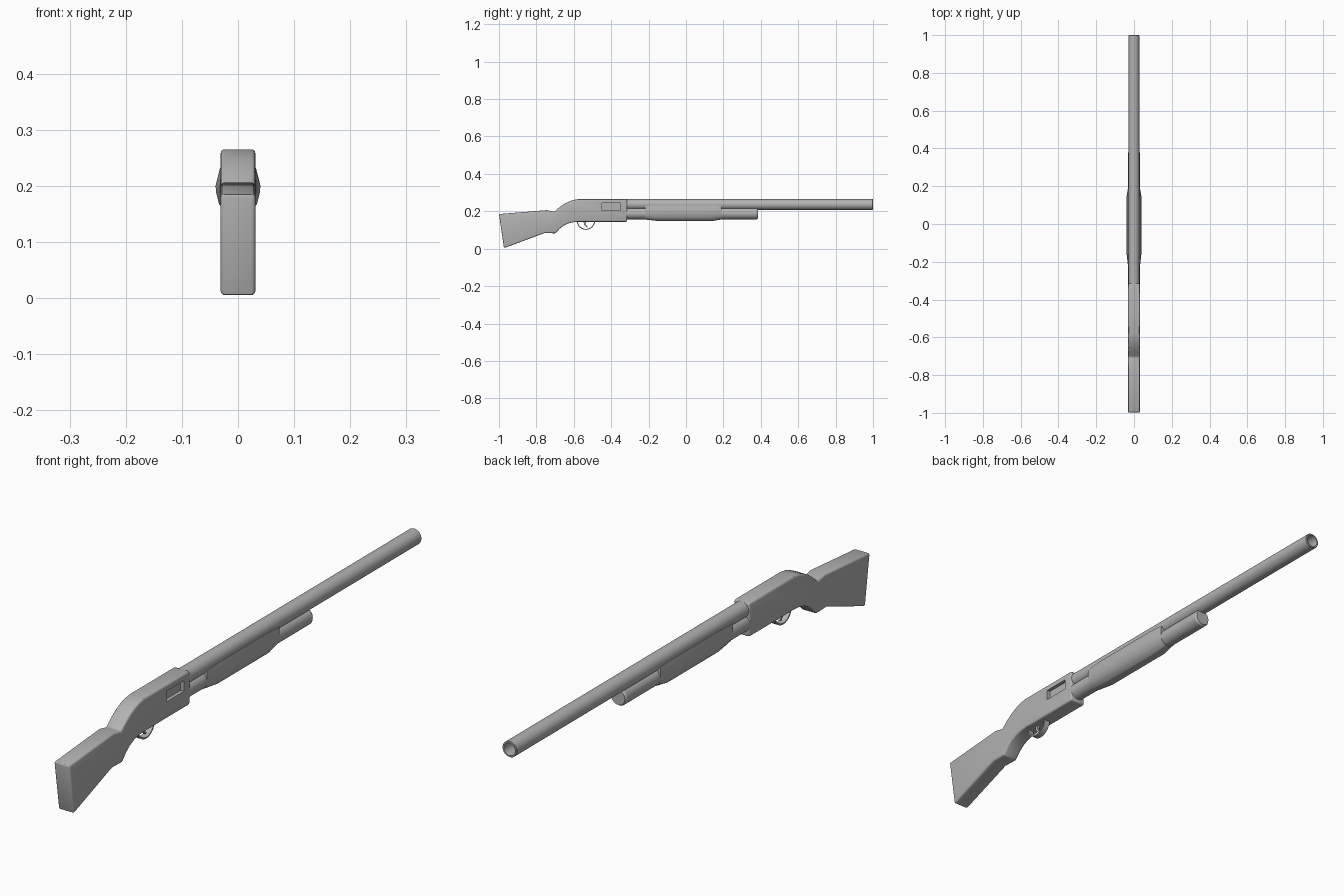
import bpy, bmesh, math

if "Cube" in bpy.data.objects:
    bpy.data.objects.remove(bpy.data.objects["Cube"])

grey = bpy.data.materials.new("plain_grey")
grey.diffuse_color = (0.45, 0.45, 0.45, 1)
grey.use_nodes = True
grey.node_tree.nodes["Principled BSDF"].inputs["Base Color"].default_value = grey.diffuse_color


def finish(name, bm, bevel=0, segments=3, cutter=None, angle=30):
    """Turn a bmesh into a finished, shaded object."""
    bmesh.ops.recalc_face_normals(bm, faces=bm.faces)
    me = bpy.data.meshes.new(name)
    bm.to_mesh(me)
    bm.free()
    ob = bpy.data.objects.new(name, me)
    bpy.context.collection.objects.link(ob)
    me.materials.append(grey)
    bpy.ops.object.select_all(action='DESELECT')
    ob.select_set(True)
    bpy.context.view_layer.objects.active = ob
    if bevel:
        m = ob.modifiers.new("bevel", 'BEVEL')
        m.width, m.segments = bevel, segments
        m.limit_method, m.angle_limit = 'ANGLE', math.radians(50)
        bpy.ops.object.modifier_apply(modifier=m.name)
    if cutter:
        m = ob.modifiers.new("cut", 'BOOLEAN')
        m.object, m.operation, m.solver = cutter, 'DIFFERENCE', 'EXACT'
        bpy.ops.object.modifier_apply(modifier=m.name)
    bpy.ops.object.shade_smooth_by_angle(angle=math.radians(angle))
    return ob


def loft(rings, close_ends=True):
    """Skin a list of closed rings of points."""
    bm = bmesh.new()
    loops = [[bm.verts.new(p) for p in r] for r in rings]
    n = len(loops[0])
    for a, b in zip(loops, loops[1:]):
        for i in range(n):
            j = (i + 1) % n
            bm.faces.new((a[i], a[j], b[j], b[i]))
    if close_ends:
        bm.faces.new(loops[0])
        bm.faces.new(loops[-1])
    return bm


def side_shape(pts, half):
    """Extrude a (y, z) outline across x."""
    return loft([[(x, y, z) for y, z in pts] for x in (-half, half)])


def lathe(profile, z, sides=32):
    """Turn (y, radius) pairs about a line along y."""
    return loft([[(r * math.sin(2 * math.pi * i / sides), y,
                   z + r * math.cos(2 * math.pi * i / sides))
                  for i in range(sides)] for y, r in profile])


# Ejection port cutter, right side only
port = side_shape([(-0.45, 0.205), (-0.35, 0.205), (-0.35, 0.243), (-0.45, 0.243)], 0.015)
bmesh.ops.translate(port, verts=port.verts, vec=(0.033, 0, 0))
port_cutter = finish("port_cutter", port)
port_cutter.hide_render = True

# Stock, grip and receiver in one outline
outline = [(-1.0, 0.185), (-0.745, 0.206), (-0.705, 0.197), (-0.68, 0.219),
           (-0.655, 0.237), (-0.63, 0.25), (-0.605, 0.26), (-0.575, 0.265),
           (-0.315, 0.265), (-0.315, 0.144), (-0.57, 0.144), (-0.60, 0.142),
           (-0.63, 0.135), (-0.655, 0.123), (-0.675, 0.107), (-0.697, 0.082),
           (-0.755, 0.084), (-0.973, 0.003)]
finish("stock_and_receiver", side_shape(outline, 0.031), 0.007, 3, port_cutter)
bpy.data.objects.remove(port_cutter, do_unlink=True)

# Hollow barrel
finish("barrel", lathe([(-0.33, 0.0285), (0.998, 0.0285), (1.0, 0.027),
                        (1.0, 0.022), (0.4, 0.022)], 0.2365))

# Magazine tube
finish("magazine_tube", lathe([(-0.33, 0.0315), (0.378, 0.0315), (0.385, 0.027)], 0.1885))

# Pump grip: half sections mirrored and lofted with tapered ends
full = [(0.032, 0.232), (0.040, 0.200), (0.039, 0.188), (0.034, 0.168),
        (0.024, 0.154), (0.012, 0.148)]
small = [(0.031, 0.228), (0.032, 0.200), (0.032, 0.188), (0.029, 0.173),
         (0.020, 0.162), (0.010, 0.156)]


def section(half, y):
    return [(x, y, z) for x, z in half] + [(-x, y, z) for x, z in reversed(half)]


finish("pump_grip", loft([section(small, -0.22), section(full, -0.15),
                          section(full, 0.14), section(small, 0.19)]), angle=25)

# Trigger guard: half ring
arc = [math.pi * (1 + i / 20) for i in range(21)]
guard = [(-0.535 + r * math.cos(a), 0.15 + r * math.sin(a))
         for r, angs in ((0.049, arc), (0.044, arc[::-1])) for a in angs]
finish("trigger_guard", side_shape(guard, 0.011))

# Trigger
finish("trigger", side_shape([(-0.548, 0.15), (-0.533, 0.15), (-0.537, 0.132),
                              (-0.525, 0.116), (-0.531, 0.113), (-0.546, 0.13)], 0.005))
